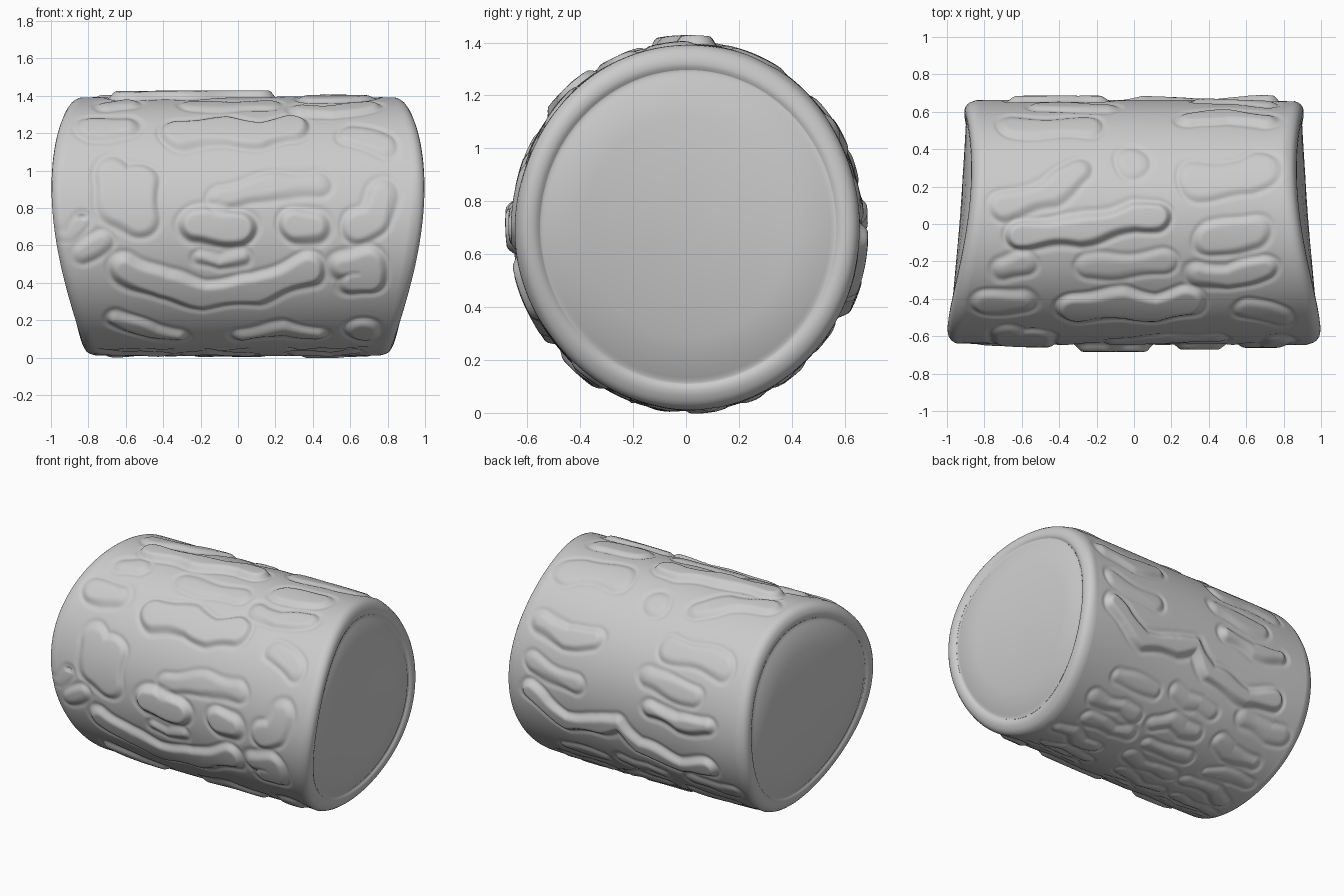
import bpy, math, random

if "Cube" in bpy.data.objects:
    bpy.data.objects.remove(bpy.data.objects["Cube"])

random.seed(4)
NX, NT = 210, 360            # grid along the log / around it
RY, RZ, CY, CZ = 0.655, 0.694, 0.008, 0.703
ARC = 0.675                  # mean radius, turns angle into arc length

# Raised bark plates: (height, half width, centre line of (x, angle)).
# Angle in degrees: 0 front, 90 top, 180 back, 270 underside.
FRONT = [
    (.016, .07, [(-.79, 48), (-.6, 50)]),
    (.024, .095, [(-.3, 45), (-.05, 48), (.12, 45), (.27, 49)]),
    (.014, .1, [(-.67, 22), (-.64, 8), (-.54, 5), (-.53, 20)]),
    (.01, .055, [(-.08, 12), (.2, 18), (.42, 19)]),
    (.036, .085, [(-.23, 0), (.01, 0)]),
    (.024, .075, [(.31, 0), (.42, 0)]),
    (.014, .075, [(.64, 0), (.73, 3), (.77, 14)]),
    (.026, .075, [(-.6, -19), (-.4, -28), (-.18, -32), (.1, -30), (.38, -20)]),
    (.022, .07, [(.56, -18), (.7, -16), (.7, -25), (.62, -25)]),
    (.018, .045, [(-.66, -46), (-.45, -55), (-.32, -57)]),
    (.016, .045, [(.03, -58), (.25, -53), (.42, -57)]),
    (.014, .085, [(.68, -55)]),
    (.012, .025, [(-.2, -14), (-.1, -17), (.03, -14)]),
    (.008, .06, [(.6, 45), (.78, 39)]),
]
TOP = [
    (.014, .065, [(-.7, 97), (-.45, 104), (-.29, 115)]),
    (.032, .07, [(-.6, 84), (-.3, 86), (0, 93), (.12, 93)]),
    (.016, .06, [(.35, 65), (.5, 63), (.7, 68)]),
    (.012, .085, [(.41, 82), (.64, 85)]),
    (.009, .095, [(.34, 110), (.6, 112), (.68, 116)]),
    (.007, .08, [(0, 120)]),
    (.01, .07, [(-.65, 142), (-.25, 141)]),
    (.016, .06, [(.3, 148), (.5, 151), (.7, 147)]),
    (.007, .055, [(-.25, 68), (.15, 71)]),
    (.01, .055, [(-.7, 68), (-.6, 71)]),
]
BACK = [
    (.03, .055, [(.72, 184), (.6, 191), (.45, 197), (.2, 194), (.05, 189),
                 (-.08, 200), (-.4, 204), (-.6, 200)]),
    (.024, .045, [(-.2, 175), (-.4, 178), (-.62, 175)]),
    (.01, .045, [(.7, 169), (.38, 174)]),
    (.01, .055, [(-.15, 159), (-.5, 162)]),
]
# Crack at the left rim, cut inwards, with a low lip below it
CRACK = [(-.045, .018, [(-1.05, -5), (-.9, -5), (-.83, 2)]),
         (.012, .04, [(-.84, -12), (-.72, -6)])]

# Worm-like low ridges on the underside
UNDER = []
for row, ang in enumerate((218, 234, 249, 264, 279, 294)):
    for x0 in (-.72, -.22, .28):
        x0 += random.uniform(-.05, .05) + .06 * (row % 2)
        pts = [(x0 + .1 * k, ang + random.uniform(-3, 3)) for k in range(4)]
        UNDER.append((random.uniform(.005, .01), random.uniform(.03, .045), pts))

# Convert centre lines to unwrapped (x, arc) space with bounding boxes
plates = []
for h, r, pts in FRONT + TOP + BACK + CRACK + UNDER:
    p = [(x, math.radians(a) * ARC) for x, a in pts]
    m = r + .07
    xs, ss = [q[0] for q in p], [q[1] for q in p]
    plates.append((h, r, p, min(xs) - m, max(xs) + m, min(ss) - m, max(ss) + m))


def smooth(t):
    t = min(1, max(0, t))
    return t * t * (3 - 2 * t)


def distance(x, s, p):
    """Distance from a point to a centre line."""
    best = 9
    for (ax, ay), (bx, by) in zip(p, p[1:] or p):
        dx, dy = bx - ax, by - ay
        n = dx * dx + dy * dy
        t = min(1, max(0, ((x - ax) * dx + (s - ay) * dy) / n)) if n else 0
        best = min(best, math.hypot(x - ax - t * dx, s - ay - t * dy))
    return best


def bark(x, a):
    """Bark relief height at length x and angle a (-70..290 degrees)."""
    s = a * ARC
    wob = .009 * math.sin(17 * x + 9 * s) + .007 * math.sin(23 * s - 11 * x)
    top, groove = 0, 0
    for h, r, p, x0, x1, s0, s1 in plates:
        if x0 < x < x1 and s0 < s < s1:
            d = distance(x, s, p) + wob
            v = h * smooth((r + .014 - d) / .045)
            top = max(top, v) if h > 0 else top + v
            groove = max(groove, 1 - abs(d - r - .02) / .025)
    return top - .006 * smooth(groove)


def end_x(a, k):
    """Half length of the log: sawn ends are tilted, saddle-shaped and bulge a little."""
    return (.90 + .035 * (1 - k * k)
            + k * (.04 * math.cos(a) + .03 * math.sin(a))
            + k * k * (.045 * math.cos(2 * a) + .025 * math.sin(2 * a)))


def ring_point(x, a, k, h=0):
    return (x, CY - (RY * k + h) * math.cos(a), CZ + (RZ * k + h) * math.sin(a))


def angle(j):
    return math.radians(-70 + 360 * j / NT)


def add_mesh(name, rings, centre=None, flip=False):
    """Skin a list of closed rings, optionally closing the last to a centre."""
    n = len(rings[0])
    verts = [v for r in rings for v in r]
    faces = [(i * n + j, i * n + n + j, i * n + n + (j + 1) % n, i * n + (j + 1) % n)
             for i in range(len(rings) - 1) for j in range(n)]
    if centre:
        verts.append(centre)
        b = (len(rings) - 1) * n
        faces += [(b + j, len(verts) - 1, b + (j + 1) % n) for j in range(n)]
    if flip:
        faces = [f[::-1] for f in faces]
    me = bpy.data.meshes.new(name)
    me.from_pydata(verts, [], faces)
    me.polygons.foreach_set("use_smooth", [True] * len(faces))
    me.update()
    ob = bpy.data.objects.new(name, me)
    bpy.context.collection.objects.link(ob)
    return ob


# Rounded rim: (radius factor, offset from the end)
RIM = [(.99, -.045), (.98, -.028), (.965, -.014), (.945, -.005), (.92, 0),
       (.89, 0), (.87, -.006), (.855, -.014)]


def rim_rings(side):
    return [[ring_point(side * (end_x(angle(j), min(1, k + .06)) + dx), angle(j), k,
                        bark(side * .93, angle(j)) * (k - .855) * 3)
             for j in range(NT)] for k, dx in RIM]


# Bark-covered trunk, with both rims
trunk = []
for i in range(NX + 1):
    u = -1 + 2 * i / NX
    ring = []
    for j in range(NT):
        a = angle(j)
        x = u * (end_x(a, 1) - .065)
        fade = 1 - .55 * smooth((abs(u) - .9) / .1)
        swell = .003 * math.sin(3 * a + 2 * x) + .002 * math.sin(5 * a - 4 * x)
        ring.append(ring_point(x, a, 1 - .006 * u ** 4, bark(x, a) * fade + swell))
    trunk.append(ring)
add_mesh("bark_trunk", rim_rings(-1)[::-1] + trunk + rim_rings(1), flip=True)

# Sawn end faces, set just inside the rims
for side, name in ((-1, "left_end_face"), (1, "right_end_face")):
    rings = [[ring_point(side * (end_x(angle(j), min(1, k * 1.06)) - d), angle(j), k)
              for j in range(NT)]
             for k, d in ((.855, .014), (.84, .017), (.82, .01), (.6, .007), (.4, .005), (.2, .005))]
    add_mesh(name, rings, (side * .93, CY, CZ), flip=side > 0)
